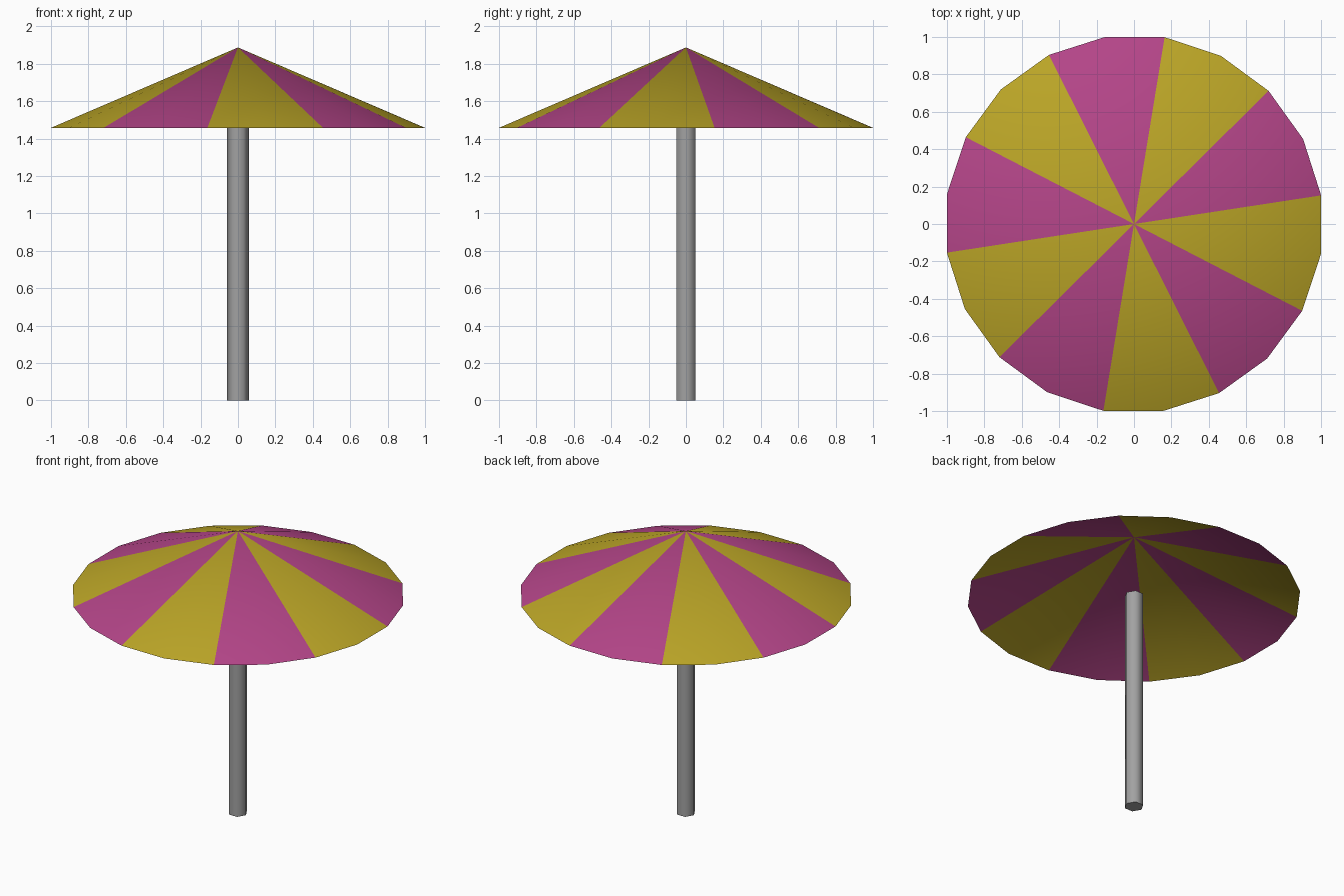
import bpy
import bmesh
from math import cos, sin, radians

if "Cube" in bpy.data.objects:
    bpy.data.objects.remove(bpy.data.objects["Cube"])


def material(name, color):
    mat = bpy.data.materials.new(name)
    mat.use_nodes = True
    mat.diffuse_color = (*color, 1)
    mat.node_tree.nodes["Principled BSDF"].inputs["Base Color"].default_value = (*color, 1)
    return mat


def add_object(name, bm, materials):
    mesh = bpy.data.meshes.new(name)
    bm.to_mesh(mesh)
    bm.free()
    for mat in materials:
        mesh.materials.append(mat)
    obj = bpy.data.objects.new(name, mesh)
    bpy.context.collection.objects.link(obj)
    bpy.ops.object.select_all(action="DESELECT")
    obj.select_set(True)
    bpy.context.view_layer.objects.active = obj
    bpy.ops.object.shade_smooth_by_angle(angle=radians(65))
    return obj


magenta = material("magenta fabric", (0.46, 0.06, 0.25))
yellow = material("mustard yellow fabric", (0.50, 0.38, 0.02))
grey = material("grey metal", (0.36, 0.36, 0.36))

# Canopy: open cone, each stripe spans two of its sides
SIDES = 20
RADIUS = 1.012
RIM_Z, APEX_Z = 1.457, 1.887
bm = bmesh.new()
apex = bm.verts.new((0, 0, APEX_Z))
rim = []
for i in range(SIDES):
    a = radians(8.7 + 360 * i / SIDES)
    rim.append(bm.verts.new((RADIUS * cos(a), RADIUS * sin(a), RIM_Z)))
for i in range(SIDES):
    face = bm.faces.new((rim[i], rim[(i + 1) % SIDES], apex))
    face.material_index = (i // 2) % 2
add_object("canopy", bm, [magenta, yellow])

# Pole: six-sided, ending just inside the canopy
POLE_R, POLE_TOP = 0.059, 1.48
bm = bmesh.new()
bottom = [bm.verts.new((POLE_R * cos(radians(60 * i)), POLE_R * sin(radians(60 * i)), 0))
          for i in range(6)]
base = bm.faces.new(bottom)
top = bmesh.ops.extrude_face_region(bm, geom=[base], use_keep_orig=True)["geom"]
bmesh.ops.translate(bm, vec=(0, 0, POLE_TOP),
                    verts=[g for g in top if isinstance(g, bmesh.types.BMVert)])
bmesh.ops.recalc_face_normals(bm, faces=bm.faces)
add_object("pole", bm, [grey])
